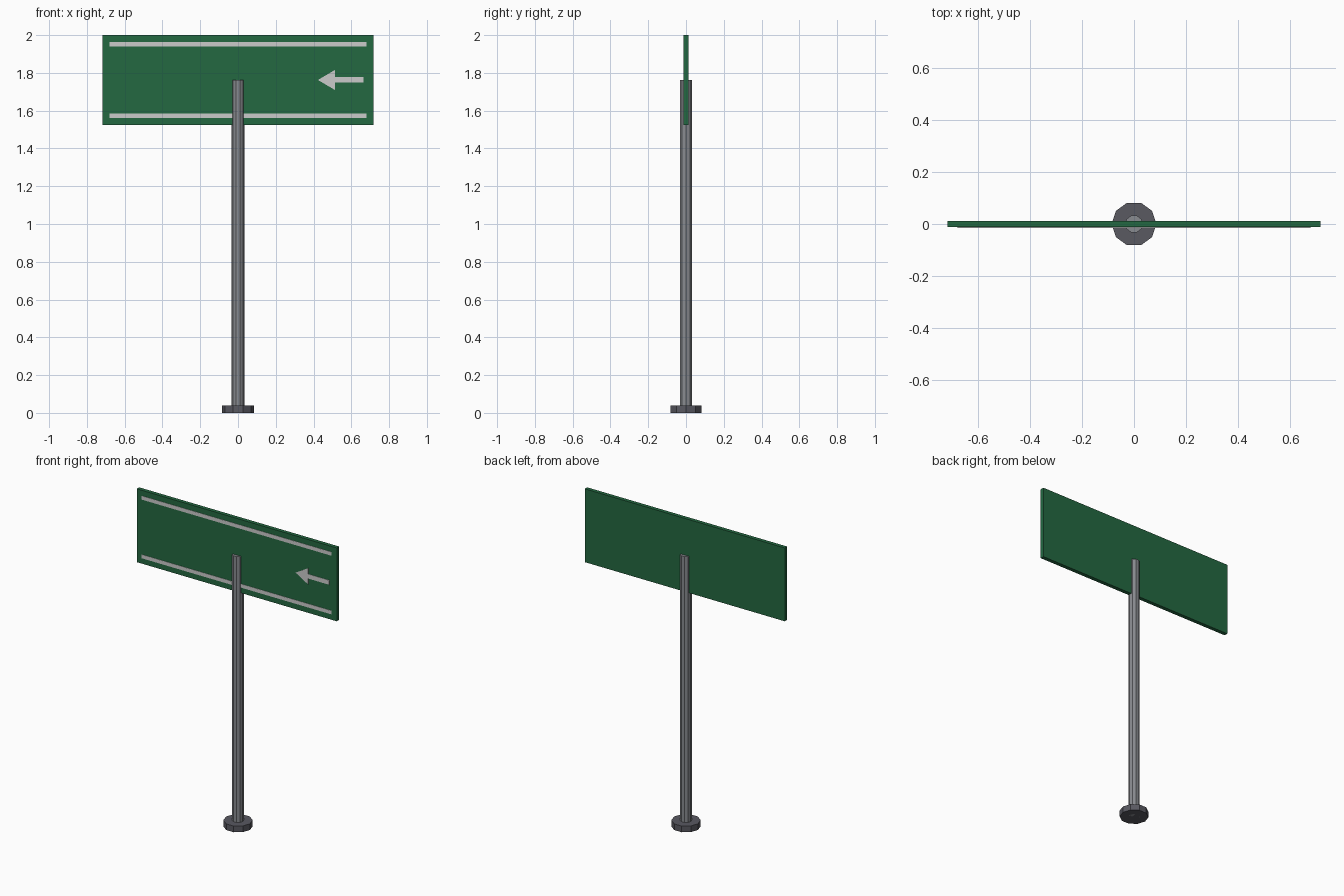
import bpy, bmesh, math
from mathutils import Matrix

if "Cube" in bpy.data.objects:
    bpy.data.objects.remove(bpy.data.objects["Cube"])


def material(name, rgb):
    m = bpy.data.materials.new(name)
    m.diffuse_color = (*rgb, 1)
    m.use_nodes = True
    m.node_tree.nodes["Principled BSDF"].inputs["Base Color"].default_value = m.diffuse_color
    return m


GREEN = material("sign_green", (0.017, 0.14, 0.053))
WHITE = material("marking_white", (0.75, 0.75, 0.72))
STEEL = material("post_steel", (0.25, 0.26, 0.28))
DARK = material("base_dark", (0.10, 0.10, 0.12))

MID_Z = 1.7625   # panel centre, also the post top
FACE_Y = -0.0125  # front face of the panel


def add_object(name, bm, mat):
    bmesh.ops.recalc_face_normals(bm, faces=bm.faces)
    mesh = bpy.data.meshes.new(name)
    bm.to_mesh(mesh)
    bm.free()
    mesh.materials.append(mat)
    obj = bpy.data.objects.new(name, mesh)
    bpy.context.collection.objects.link(obj)
    return obj


def prism(name, radius, z0, z1, mat, sides=10):
    bm = bmesh.new()
    bmesh.ops.create_cone(bm, cap_ends=True, segments=sides, radius1=radius, radius2=radius,
                          depth=z1 - z0, matrix=Matrix.Translation((0, 0, (z0 + z1) / 2)))
    # a corner points along x, flats face the front and back
    bm.verts.ensure_lookup_table()
    turn = math.atan2(bm.verts[0].co.y, bm.verts[0].co.x)
    bmesh.ops.rotate(bm, verts=bm.verts, matrix=Matrix.Rotation(-turn, 3, 'Z'))
    return add_object(name, bm, mat)


def plate(name, outline, y0, y1, mat):
    """Extrude an x/z outline from y0 to y1."""
    bm = bmesh.new()
    face = bm.faces.new([bm.verts.new((x, y0, z)) for x, z in outline])
    out = bmesh.ops.extrude_face_region(bm, geom=[face], use_keep_orig=True)
    new = [v for v in out["geom"] if isinstance(v, bmesh.types.BMVert)]
    bmesh.ops.translate(bm, verts=new, vec=(0, y1 - y0, 0))
    return add_object(name, bm, mat)


def rect(hw, hh, z):
    return [(-hw, z - hh), (hw, z - hh), (hw, z + hh), (-hw, z + hh)]


# Base and post
prism("base_flange", 0.086, 0, 0.04, DARK)
prism("post", 0.034, 0.0, MID_Z, STEEL)

# Sign panel
plate("sign_panel", rect(0.717, 0.2375, MID_Z), FACE_Y, -FACE_Y, GREEN)

# Border stripes on the front
for name, dz in (("upper_stripe", 0.19), ("lower_stripe", -0.19)):
    plate(name, rect(0.68, 0.012, MID_Z + dz), FACE_Y - 0.002, FACE_Y + 0.002, WHITE)

# Direction arrow pointing left: half outline, mirrored about the centre line
half = [(0.513, 0.053), (0.513, 0.0145), (0.664, 0.0145)]
arrow = [(0.423, 0)] + half + [(x, -z) for x, z in reversed(half)]
plate("arrow", [(x, MID_Z + z) for x, z in arrow], FACE_Y - 0.002, FACE_Y + 0.002, WHITE)
